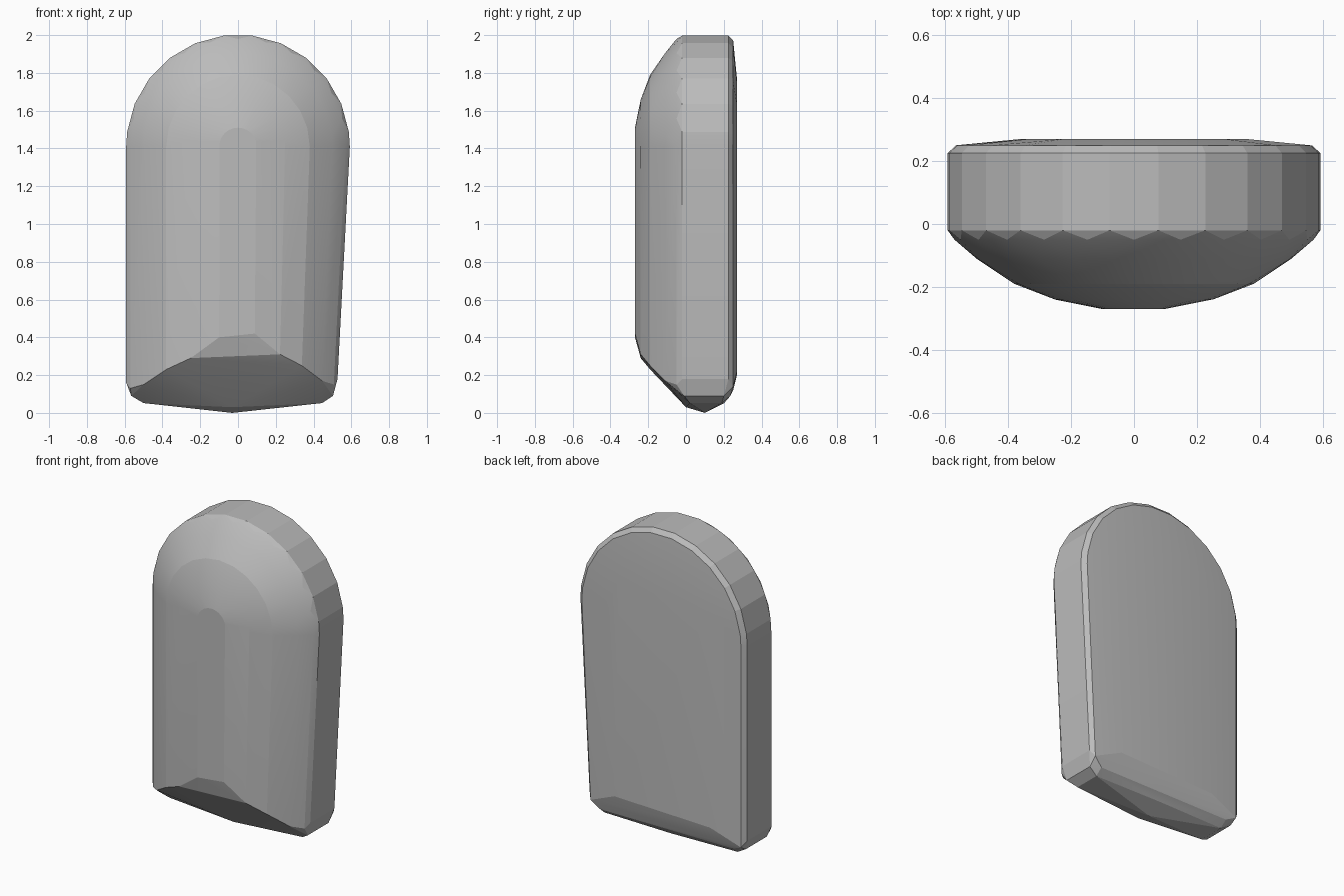
import bpy, bmesh
from math import sin, cos, radians

cube = bpy.data.objects.get("Cube")
if cube:
    bpy.data.objects.remove(cube, do_unlink=True)

stone = bpy.data.materials.new("stone_grey")
stone.use_nodes = True
GREY = (0.5, 0.5, 0.5, 1)
stone.diffuse_color = GREY
stone.node_tree.nodes["Principled BSDF"].inputs["Base Color"].default_value = GREY

CENTRE_Z = 1.41   # centre of the rounded head
TAPER = 0.89      # the left side narrows towards the foot

# Layers from front to back: depth y, half width, height of the lower edge
LAYERS = [
    (-0.27, 0.10, 0.40), (-0.24, 0.25, 0.29), (-0.19, 0.38, 0.23),
    (-0.11, 0.50, 0.15), (-0.05, 0.57, 0.13), (-0.02, 0.592, 0.16),
    (0.225, 0.592, 0.16), (0.25, 0.565, 0.12), (0.27, 0.36, 0.20),
]

bm = bmesh.new()


def point(x, y, z):
    bm.verts.new((x, y, z))


for i, (y, r, low) in enumerate(LAYERS):
    # Rounded head; dome rings are staggered for a hewn look
    shift = 7.5 if i in (0, 2, 4) else 0
    angles = [0, 180] + [7.5 + shift + 15 * k for k in range(12)]
    for a in angles:
        t = radians(min(a, 180))
        point(r * cos(t), y, CENTRE_Z + r * sin(t))
    # Straight sides running down to the foot
    point(-r, y, low)
    point(r * TAPER, y, low + 0.02)

# Foot: rounded corners and a shallow keel underneath
for side, width in ((-1, 1), (1, TAPER)):
    for y in (-0.01, 0.20):
        point(side * 0.565 * width, y, 0.09)
    point(side * 0.50 * width, 0.02, 0.052)
    point(side * 0.50 * width, 0.19, 0.052)
    point(side * 0.50 * width, 0.235, 0.09)
point(-0.03, 0.10, 0.0)
point(-0.03, 0.0, 0.03)
point(-0.03, 0.20, 0.05)

hull = bmesh.ops.convex_hull(bm, input=bm.verts)
spare = [v for v in set(hull["geom_interior"] + hull["geom_unused"])
         if isinstance(v, bmesh.types.BMVert)]
bmesh.ops.delete(bm, geom=spare, context="VERTS")
bmesh.ops.dissolve_limit(bm, angle_limit=radians(2), verts=bm.verts, edges=bm.edges)
bmesh.ops.recalc_face_normals(bm, faces=bm.faces)

mesh = bpy.data.meshes.new("rounded_slab")
bm.to_mesh(mesh)
bm.free()
mesh.materials.append(stone)
slab = bpy.data.objects.new("rounded_slab", mesh)
bpy.context.collection.objects.link(slab)

# Blend shallow facets, keep the firm edges
bpy.context.view_layer.objects.active = slab
slab.select_set(True)
bpy.ops.object.shade_smooth_by_angle(angle=radians(10))
